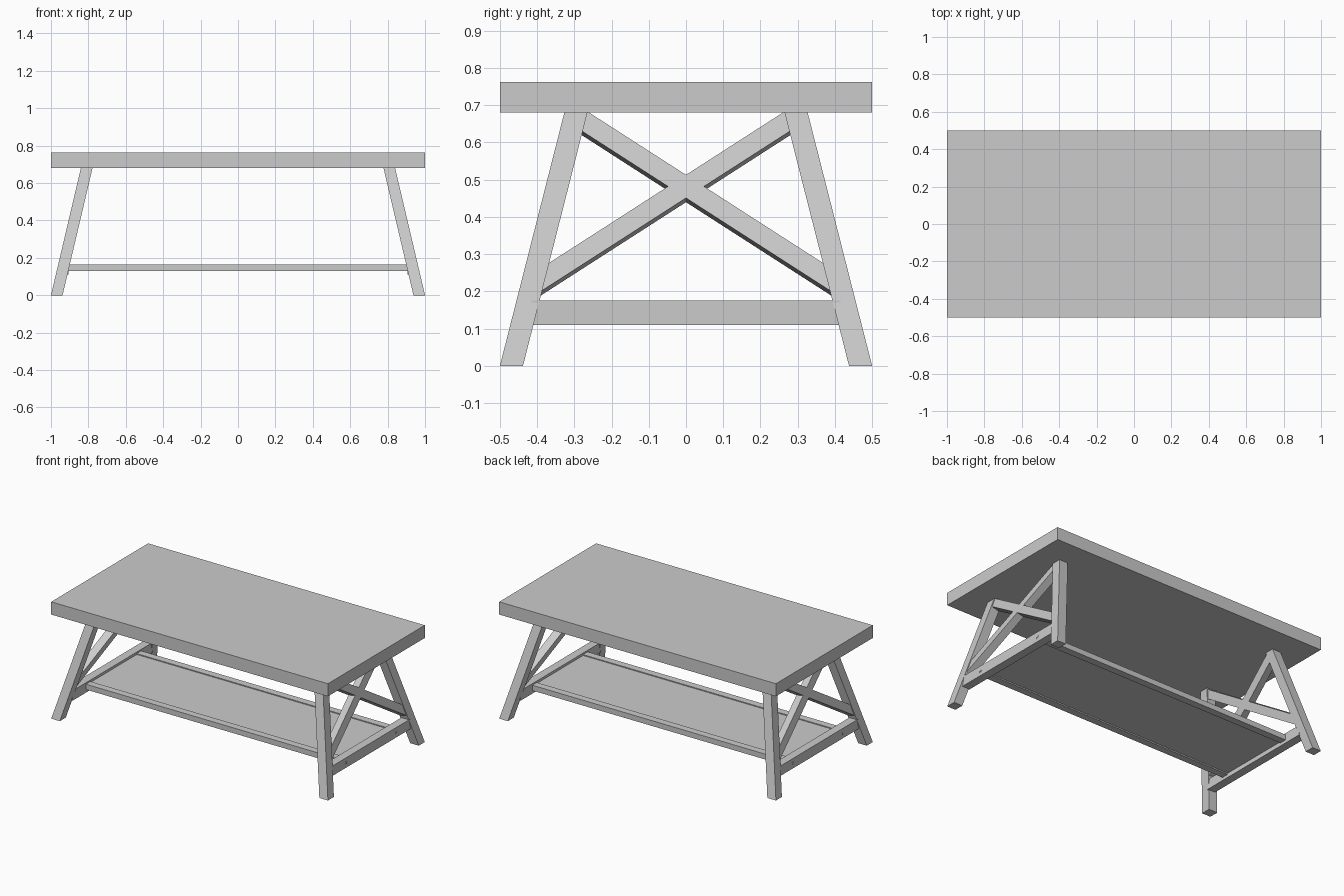
import bpy
import bmesh
import math
from mathutils import Vector

cube = bpy.data.objects.get("Cube")
if cube:
    bpy.data.objects.remove(cube, do_unlink=True)

grey = bpy.data.materials.new("plain grey")
grey.use_nodes = True
COLOUR = (0.6, 0.6, 0.6, 1)
grey.diffuse_color = COLOUR
grey.node_tree.nodes["Principled BSDF"].inputs["Base Color"].default_value = COLOUR

TOP_Z = 0.68                  # underside of the table top
LEAN_X = 0.16 / TOP_Z         # inward lean of the legs along x
LEAN_Y = 0.173 / TOP_Z        # inward lean of the legs along y
LEG = 0.062


def finish(name, bm):
    bmesh.ops.recalc_face_normals(bm, faces=bm.faces)
    mesh = bpy.data.meshes.new(name)
    bm.to_mesh(mesh)
    bm.free()
    mesh.materials.append(grey)
    obj = bpy.data.objects.new(name, mesh)
    bpy.context.collection.objects.link(obj)
    return obj


def prism(name, outline, depth):
    """Sweep a closed outline along a depth vector."""
    bm = bmesh.new()
    face = bm.faces.new([bm.verts.new(p) for p in outline])
    swept = bmesh.ops.extrude_face_region(bm, geom=[face], use_keep_orig=True)
    verts = [v for v in swept["geom"] if isinstance(v, bmesh.types.BMVert)]
    bmesh.ops.translate(bm, verts=verts, vec=depth)
    return finish(name, bm)


def box(name, x, y, z):
    outline = [(x[0], y[0], z[0]), (x[1], y[0], z[0]), (x[1], y[1], z[0]), (x[0], y[1], z[0])]
    return prism(name, outline, (0, 0, z[1] - z[0]))


# Table top
box("table_top", (-1, 1), (-0.5, 0.5), (TOP_Z, 0.763))

# Lower shelf: two rails with a recessed panel between them
box("front_shelf_rail", (-0.91, 0.91), (-0.277, -0.23), (0.13, 0.165))
box("back_shelf_rail", (-0.91, 0.91), (0.247, 0.294), (0.13, 0.165))
box("shelf_panel", (-0.91, 0.91), (-0.23, 0.247), (0.138, 0.159))

for side, sx in (("left", 1), ("right", -1)):
    # Splayed legs, cut level at the floor and under the top
    for end, sy in (("front", -1), ("back", 1)):
        corners = [(1, 0.5), (1 - LEG, 0.5), (1 - LEG, 0.5 - LEG), (1, 0.5 - LEG)]
        foot = [(sx * x, sy * y, 0) for x, y in corners]
        prism(f"{end}_{side}_leg", foot, (-sx * LEAN_X * TOP_Z, -sy * LEAN_Y * TOP_Z, TOP_Z))

    # Crossed braces lying in the leaning plane of the legs
    inward = -0.05 * Vector((sx, 0, LEAN_X)).normalized()
    for name, sy in (("rising", 1), ("falling", -1)):
        outline = []
        for y, drop in ((-0.41, 0), (0.29, 0), (0.29, 0.062), (-0.41, 0.062)):
            z = 0.513 + 0.643 * y - drop
            outline.append((sx * (0.994 - LEAN_X * z), sy * y, z))
        prism(f"{side}_{name}_brace", outline, inward)

    # Upright stretcher between the legs
    box(f"{side}_stretcher", (sx * 0.905, sx * 0.96), (-0.415, 0.415), (0.11, 0.175))

    # Bolt heads with a slot
    for end, y in (("front", -0.25), ("back", 0.267)):
        for part, radius, x in (("washer", 0.011, 0.961), ("bolt", 0.006, 0.963)):
            bm = bmesh.new()
            bmesh.ops.create_cone(bm, cap_ends=True, segments=16, radius1=radius, radius2=radius, depth=0.006)
            bolt = finish(f"{end}_{side}_{part}", bm)
            bolt.rotation_euler.y = math.pi / 2
            bolt.location = (sx * (x - 0.003), y, 0.142)
